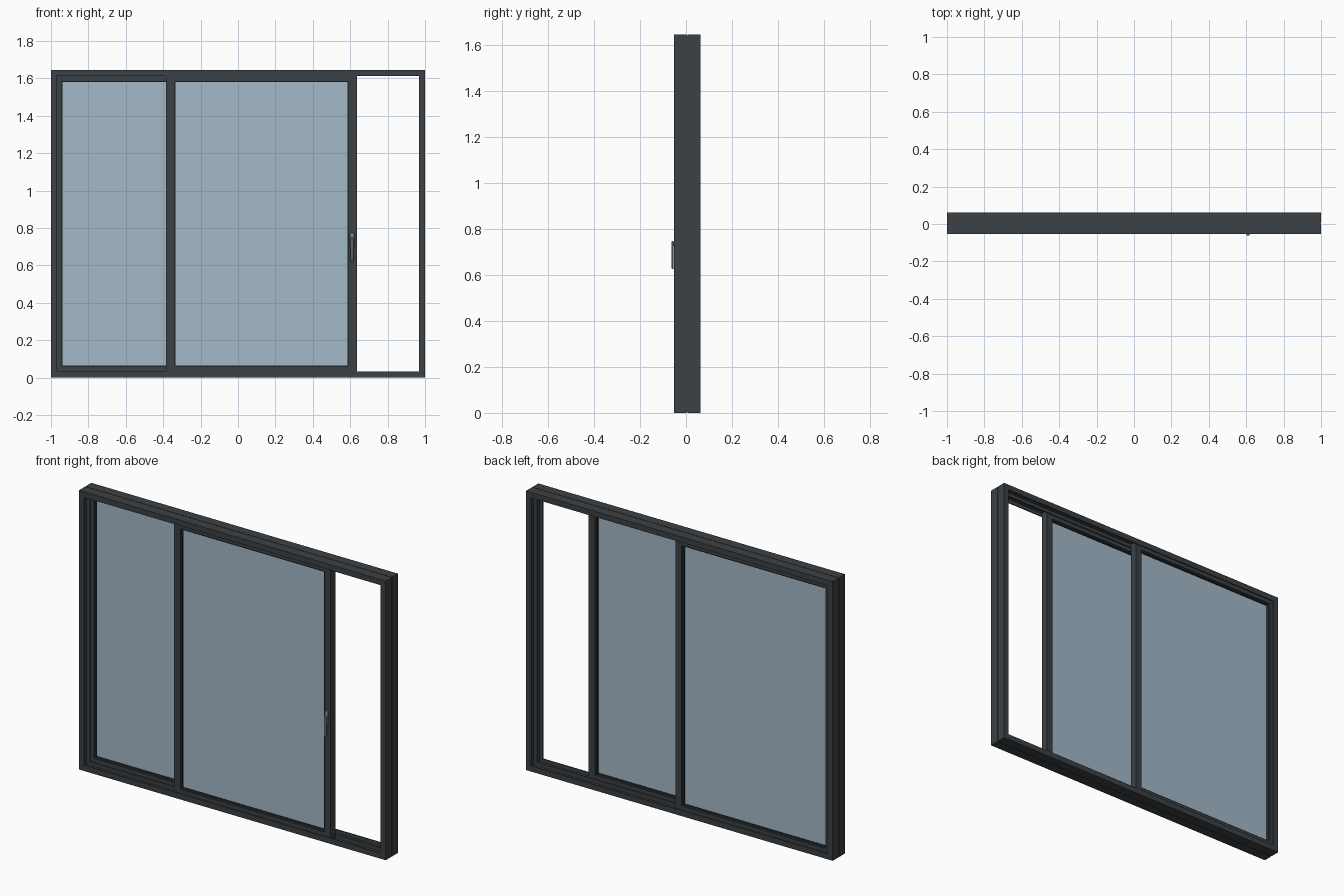
import bpy, bmesh

if "Cube" in bpy.data.objects:
    bpy.data.objects.remove(bpy.data.objects["Cube"])

H = 1.645


def material(name, color):
    m = bpy.data.materials.new(name)
    m.diffuse_color = color
    m.use_nodes = True
    m.node_tree.nodes["Principled BSDF"].inputs["Base Color"].default_value = m.diffuse_color
    return m


DARK = material("dark_aluminium", (0.045, 0.053, 0.058, 1))
SEAL = material("rubber_seal", (0.012, 0.014, 0.015, 1))
GLASS = material("glass_blue", (0.37, 0.48, 0.58, 1))
METAL = material("handle_metal", (0.2, 0.22, 0.24, 1))


def finish(bm, name, mat):
    bmesh.ops.recalc_face_normals(bm, faces=bm.faces)
    me = bpy.data.meshes.new(name)
    bm.to_mesh(me)
    bm.free()
    me.materials.append(mat)
    ob = bpy.data.objects.new(name, me)
    bpy.context.collection.objects.link(ob)
    return ob


def ring(name, profile, x0, x1, z0, z1, mat):
    """Mitred rectangular frame; profile is (inset, y) points."""
    bm = bmesh.new()
    loops = []
    for i, y in profile:
        loops.append([bm.verts.new(p) for p in (
            (x0 + i, y, z0 + i), (x1 - i, y, z0 + i),
            (x1 - i, y, z1 - i), (x0 + i, y, z1 - i))])
    for a, b in zip(loops, loops[1:] + loops[:1]):
        for k in range(4):
            n = (k + 1) % 4
            bm.faces.new((a[k], a[n], b[n], b[k]))
    return finish(bm, name, mat)


def box(name, x, y, z, mat, bevel=0):
    bm = bmesh.new()
    bmesh.ops.create_cube(bm, size=1)
    for v in bm.verts:
        for k, r in enumerate((x, y, z)):
            v.co[k] = r[0] if v.co[k] < 0 else r[1]
    if bevel:
        bmesh.ops.bevel(bm, geom=bm.edges[:], offset=bevel, segments=1, affect='EDGES')
    return finish(bm, name, mat)


# Outer frame: two open tracks and a thin joint groove around the outside
W, T = 0.033, 0.012
ring("outer_frame", [
    (0, -0.053), (W, -0.053), (W, -0.047), (T, -0.047), (T, 0.001),
    (W, 0.001), (W, 0.008), (T, 0.008), (T, 0.056), (W, 0.056),
    (W, 0.062), (0, 0.062), (0, 0.006), (0.003, 0.006), (0.003, 0.003), (0, 0.003),
], -1, 1, 0, H, DARK)


# Sashes: stepped glazing bead, seal and pane
def sash(name, x0, x1, yc):
    z0, z1 = 0.014, H - 0.014
    d, b = 0.022, 0.015
    ring(name + "_sash", [(0, yc - d), (0.041, yc - d), (0.041, yc - b), (0.047, yc - b),
                          (0.047, yc + b), (0.041, yc + b), (0.041, yc + d), (0, yc + d)],
         x0, x1, z0, z1, DARK)
    ring(name + "_seal", [(0.044, yc - 0.006), (0.05, yc - 0.006),
                          (0.05, yc + 0.006), (0.044, yc + 0.006)], x0, x1, z0, z1, SEAL)
    box(name + "_glass", (x0 + 0.045, x1 - 0.045), (yc - 0.004, yc + 0.004),
        (z0 + 0.045, z1 - 0.045), GLASS)


sash("front", -0.385, 0.635, -0.023)
sash("back", -0.988, 0.032, 0.032)

# Handle: mounting plate, neck and downward lever
box("handle_plate", (0.597, 0.623), (-0.05, -0.044), (0.695, 0.775), METAL, 0.002)
box("handle_neck", (0.603, 0.617), (-0.058, -0.048), (0.725, 0.742), METAL)
box("handle_lever", (0.602, 0.618), (-0.062, -0.054), (0.625, 0.748), METAL, 0.002)
